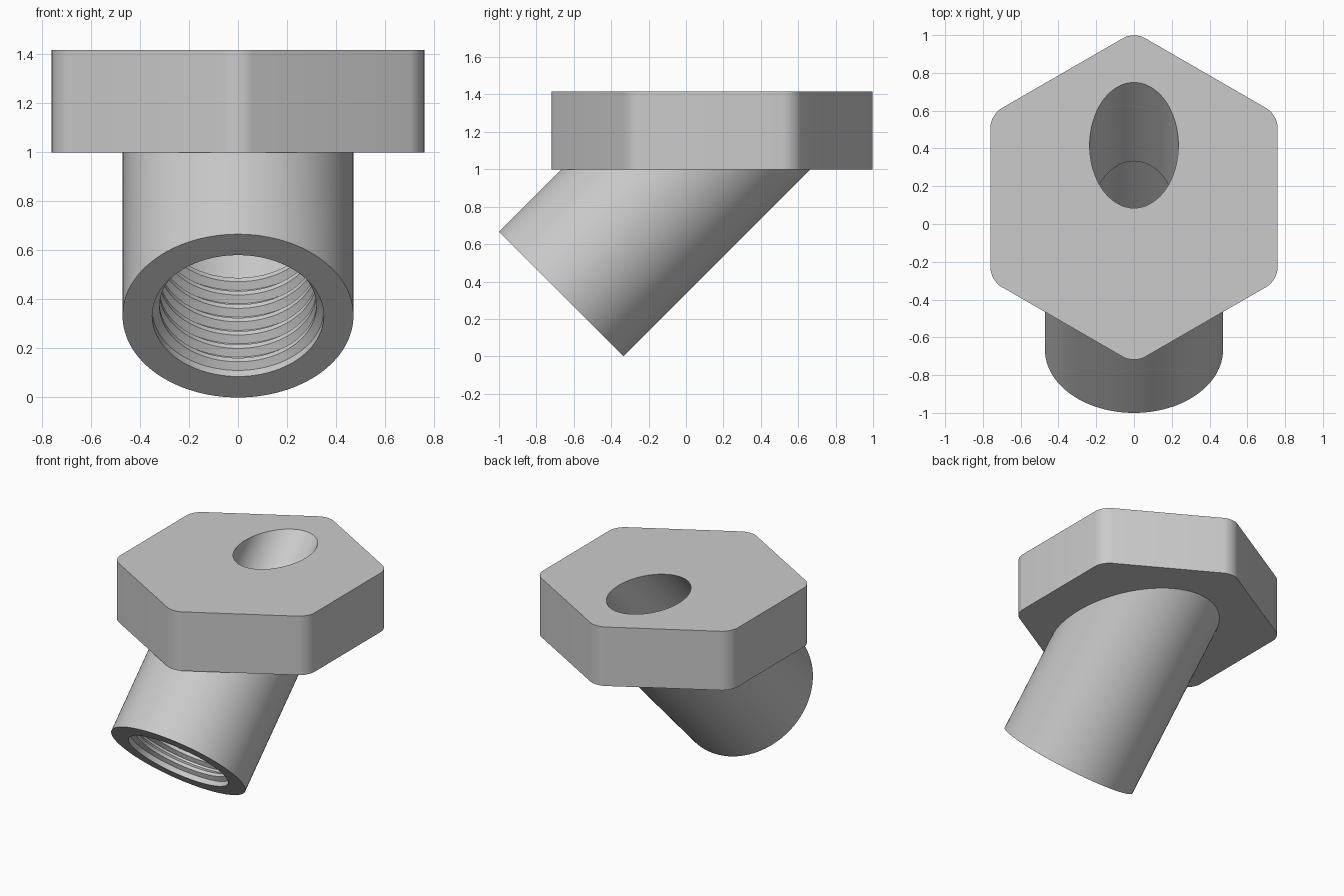
import bpy, bmesh, math
from mathutils import Matrix, Vector

cube = bpy.data.objects.get("Cube")
if cube:
    bpy.data.objects.remove(cube, do_unlink=True)

PLATE_Z, TOP_Z = 1.0, 1.417
TILT = Matrix.Rotation(math.radians(-45), 4, 'X')   # local z leans up and back
TUBE_START = Matrix.Translation((0, -0.667, 0.333)) @ TILT

grey = bpy.data.materials.new("plain_grey")
grey.use_nodes = True
colour = (0.6, 0.6, 0.6, 1)
grey.diffuse_color = colour
grey.node_tree.nodes["Principled BSDF"].inputs["Base Color"].default_value = colour


def make_object(name, bm):
    bmesh.ops.recalc_face_normals(bm, faces=bm.faces)
    mesh = bpy.data.meshes.new(name)
    bm.to_mesh(mesh)
    bm.free()
    mesh.materials.append(grey)
    obj = bpy.data.objects.new(name, mesh)
    bpy.context.collection.objects.link(obj)
    return obj


def activate(obj):
    bpy.ops.object.select_all(action='DESELECT')
    obj.select_set(True)
    bpy.context.view_layer.objects.active = obj


def smooth(obj):
    activate(obj)
    bpy.ops.object.shade_smooth_by_angle(angle=math.radians(25))


# Hexagonal plate with rounded corners
bm = bmesh.new()
radius = 0.76 / math.cos(math.pi / 6)
corners = [bm.verts.new((radius * math.sin(i * math.pi / 3),
                         0.14 + radius * math.cos(i * math.pi / 3), PLATE_Z))
           for i in range(6)]
base = bm.faces.new(corners)
side = bmesh.ops.extrude_face_region(bm, geom=[base])
bmesh.ops.translate(bm, vec=(0, 0, TOP_Z - PLATE_Z),
                    verts=[v for v in side["geom"] if isinstance(v, bmesh.types.BMVert)])
upright = [e for e in bm.edges if abs(e.verts[0].co.z - e.verts[1].co.z) > 0.1]
bmesh.ops.bevel(bm, geom=upright, offset=0.066, offset_type='OFFSET',
                segments=8, profile=0.5, affect='EDGES')
plate = make_object("hex_plate", bm)

# Slanted hole through the plate
bm = bmesh.new()
bmesh.ops.create_cone(bm, cap_ends=True, segments=96, radius1=0.235, radius2=0.235, depth=3,
                      matrix=Matrix.Translation((0, 0.417, TOP_Z)) @ TILT)
cutter = make_object("hole_cutter", bm)
cutter.hide_render = True
cut = plate.modifiers.new("slanted_hole", 'BOOLEAN')
cut.operation = 'DIFFERENCE'
cut.solver = 'EXACT'
cut.object = cutter
activate(plate)
bpy.ops.object.modifier_apply(modifier=cut.name)
bpy.data.objects.remove(cutter, do_unlink=True)
smooth(plate)

# Threaded tube: outer wall, rim, thread ridges, plain bore
BORE, CREST, PITCH = 0.35, 0.32, 0.077
profile = [(0.471, 1.6), (0.471, 0), (BORE, 0)]
for i in range(7):
    t = 0.035 + i * PITCH
    profile += [(BORE, t), (CREST, t + 0.02), (CREST, t + 0.042), (BORE, t + 0.062)]
profile.append((BORE, 1.6))

bm = bmesh.new()
points = [bm.verts.new((r, 0, t)) for r, t in profile]
edges = [bm.edges.new(pair) for pair in zip(points, points[1:])]
bmesh.ops.spin(bm, geom=points + edges, cent=(0, 0, 0), axis=(0, 0, 1),
               angle=math.tau, steps=96, use_merge=True)
bmesh.ops.remove_doubles(bm, verts=bm.verts, dist=0.0001)
bm.transform(TUBE_START)
# Trim the tube where it meets the underside of the plate
bmesh.ops.bisect_plane(bm, geom=bm.verts[:] + bm.edges[:] + bm.faces[:],
                       plane_co=Vector((0, 0, PLATE_Z)), plane_no=(0, 0, 1), clear_outer=True)
# Close the wall between its two trimmed loops so it is solid
rims = [e for e in bm.edges if e.is_boundary]
bmesh.ops.bridge_loops(bm, edges=rims)
smooth(make_object("threaded_tube", bm))
